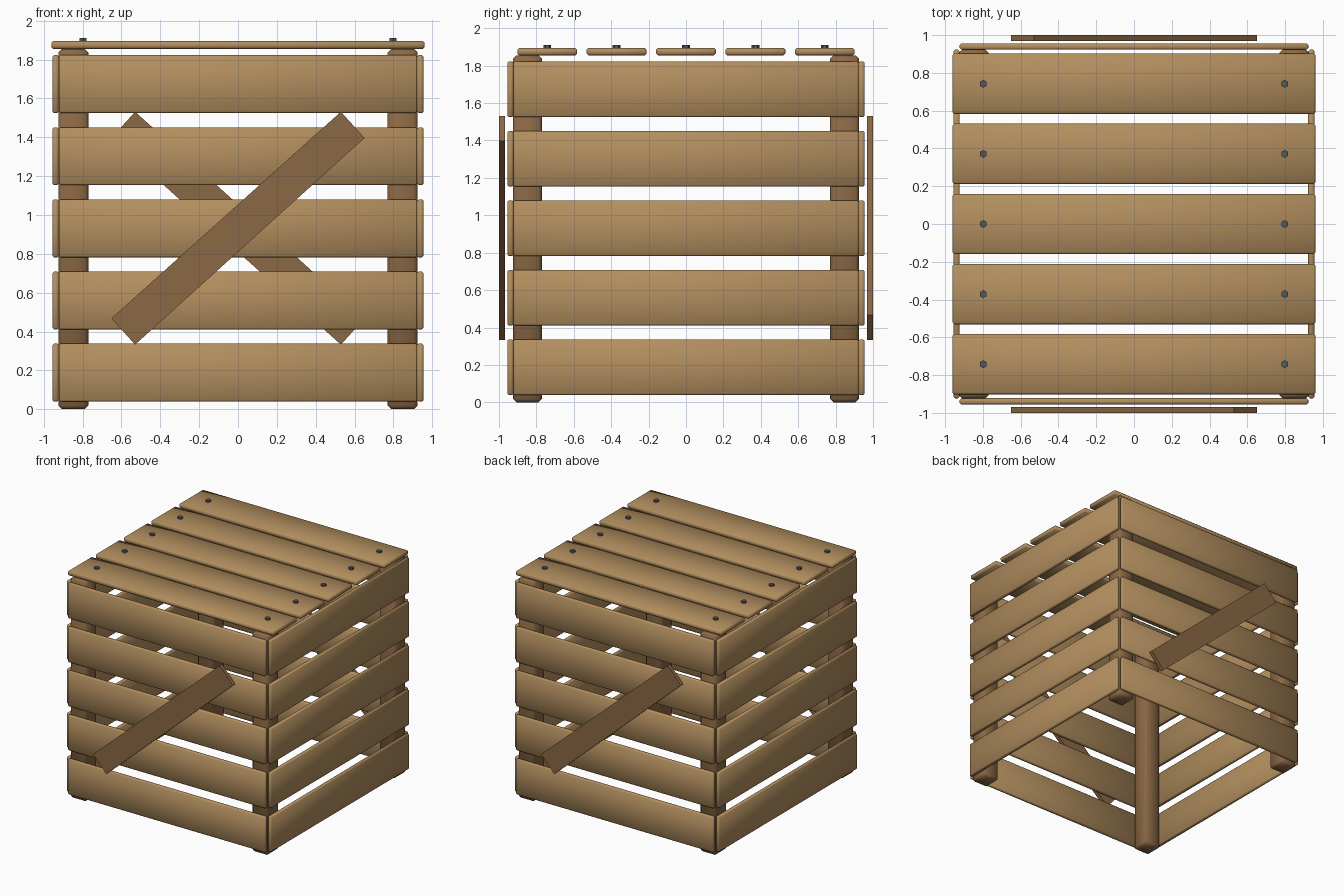
import bpy
from math import radians, pi

if "Cube" in bpy.data.objects:
    bpy.data.objects.remove(bpy.data.objects["Cube"], do_unlink=True)


def make_material(name, rgb):
    mat = bpy.data.materials.new(name)
    mat.use_nodes = True
    mat.diffuse_color = (*rgb, 1)
    mat.node_tree.nodes["Principled BSDF"].inputs["Base Color"].default_value = (*rgb, 1)
    return mat


LIGHT = make_material("light wood", (0.45, 0.275, 0.115))
DARK = make_material("dark wood", (0.26, 0.14, 0.06))
STEEL = make_material("grey steel", (0.08, 0.10, 0.12))


def plank(name, centre, size, mat, bevel=0.008, tilt=0.0, smooth=True):
    """Box with softened edges; tilt turns it about the y axis."""
    bpy.ops.mesh.primitive_cube_add(size=1, location=centre)
    obj = bpy.context.object
    obj.name = name
    obj.scale = size
    bpy.ops.object.transform_apply(location=False, rotation=False, scale=True)
    obj.rotation_euler.y = tilt
    obj.data.materials.append(mat)
    if bevel:
        mod = obj.modifiers.new("soft edges", "BEVEL")
        mod.width = bevel
        mod.segments = 1
    if smooth:
        bpy.ops.object.shade_smooth()
    return obj


# Corner posts
POST_TOP = 1.855
for x, side in ((-0.848, "right"), (0.848, "left")):
    for y, end in ((-0.848, "front"), (0.848, "back")):
        plank(f"{end}_{side}_post", (x, y, POST_TOP / 2),
              (0.154, 0.154, POST_TOP), DARK, bevel=0.018)

# Wall slats, five rows on each of the four sides
LENGTH, THICK, HEIGHT, OFFSET = 1.845, 0.033, 0.298, 0.939
for row in range(5):
    z = 0.188 + row * 0.3715
    for sign, end, side in ((-1, "front", "right"), (1, "back", "left")):
        plank(f"{end}_slat_{row + 1}", (0, sign * OFFSET, z),
              (LENGTH, THICK, HEIGHT), LIGHT)
        plank(f"{side}_slat_{row + 1}", (sign * OFFSET, 0, z),
              (THICK, LENGTH, HEIGHT), LIGHT)

# Lid boards, each with a hexagonal bolt head at both ends
for i in range(5):
    y = (i - 2) * 0.371
    plank(f"lid_board_{i + 1}", (0, y, 1.875), (1.922, 0.32, 0.04), LIGHT, bevel=0.01)
    for x, side in ((-0.798, "right"), (0.798, "left")):
        bpy.ops.mesh.primitive_cylinder_add(vertices=6, radius=0.021, depth=0.02,
                                            location=(x, y, 1.9))
        bolt = bpy.context.object
        bolt.name = f"{side}_bolt_{i + 1}"
        bolt.data.materials.append(STEEL)

# Diagonal braces, rising to the left on the front and to the right on the back
for sign, end in ((-1, "front"), (1, "back")):
    plank(f"{end}_brace", (0, sign * 0.984, 0.932), (1.59, 0.032, 0.182),
          DARK, bevel=0, tilt=sign * radians(42), smooth=False)
